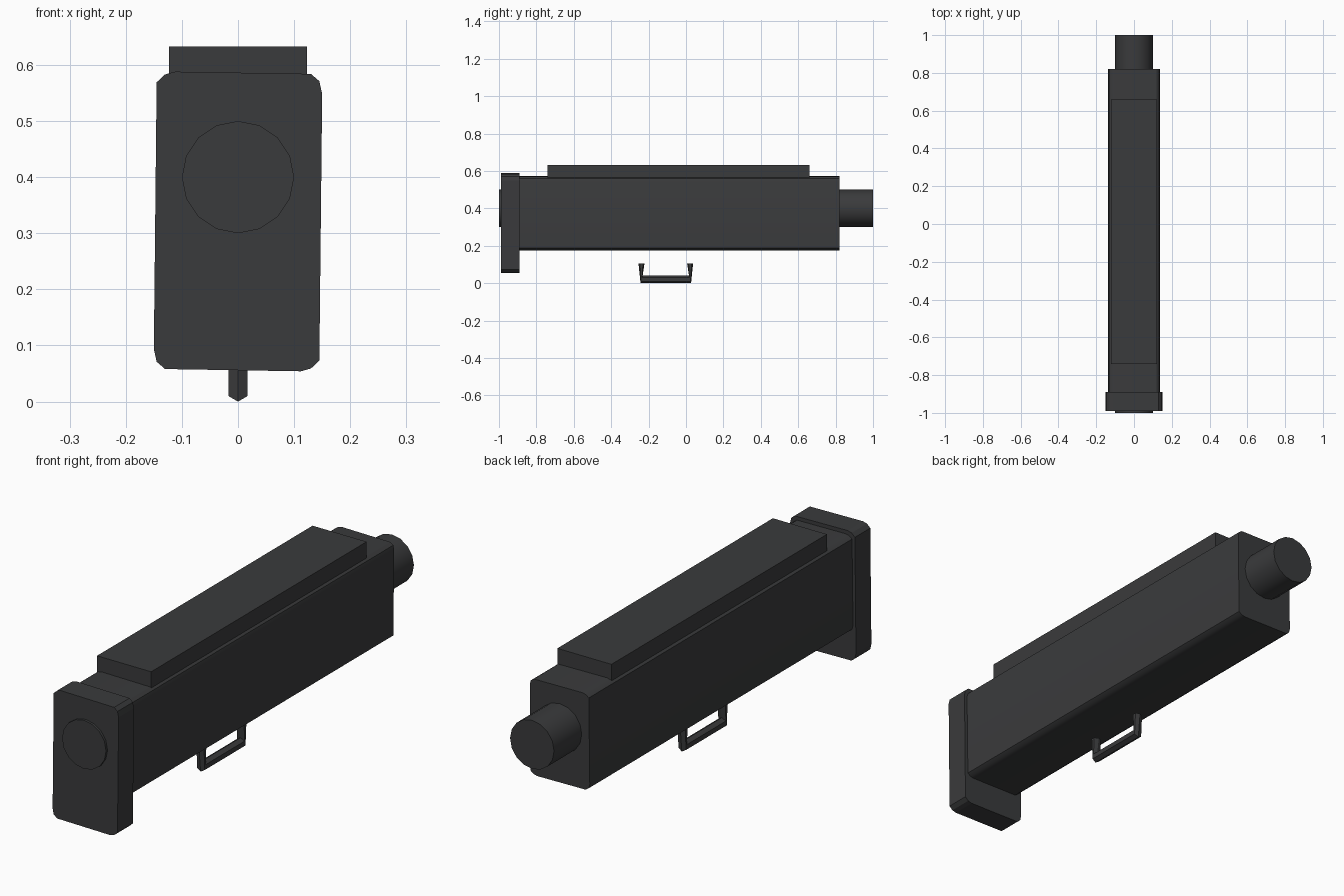
import bpy, bmesh, math
from mathutils import Vector

if "Cube" in bpy.data.objects:
    bpy.data.objects.remove(bpy.data.objects["Cube"])

metal = bpy.data.materials.new("dark_metal")
metal.diffuse_color = (0.042, 0.043, 0.045, 1)
metal.use_nodes = True
metal.node_tree.nodes["Principled BSDF"].inputs["Base Color"].default_value = metal.diffuse_color


def loft(name, rings, smooth=False):
    """Join equal-sized rings of points into a capped tube."""
    bm = bmesh.new()
    rows = [[bm.verts.new(p) for p in ring] for ring in rings]
    n = len(rows[0])
    for a, b in zip(rows, rows[1:]):
        for i in range(n):
            j = (i + 1) % n
            bm.faces.new((a[i], a[j], b[j], b[i]))
    bm.faces.new(rows[0])
    bm.faces.new(rows[-1])
    bmesh.ops.recalc_face_normals(bm, faces=bm.faces[:])
    mesh = bpy.data.meshes.new(name)
    bm.to_mesh(mesh)
    bm.free()
    mesh.materials.append(metal)
    ob = bpy.data.objects.new(name, mesh)
    bpy.context.collection.objects.link(ob)
    if smooth:
        bpy.ops.object.select_all(action='DESELECT')
        ob.select_set(True)
        bpy.context.view_layer.objects.active = ob
        bpy.ops.object.shade_smooth_by_angle(angle=math.radians(30))
    return ob


def extrude_y(name, profile, y0, y1, smooth=False):
    return loft(name, [[(x, y, z) for x, z in profile] for y in (y0, y1)], smooth)


# Slightly skewed rounded section: half of it, turned 180 degrees for the rest
half = [(0.112, -0.267), (0.13, -0.262), (0.145, -0.248),
        (0.15, 0.227), (0.145, 0.25), (0.13, 0.263)]
section = half + [(-x, -z) for x, z in half]


def scaled(sx, sz, cz):
    return [(x * sx, z * sz + cz) for x, z in section]


# Barrel through the whole length
circle = [(0.1 * math.cos(math.tau * i / 16), 0.4 + 0.1 * math.sin(math.tau * i / 16))
          for i in range(16)]
extrude_y("barrel", circle, -1.0, 1.0, True)

# Main housing and front plate
extrude_y("main_body", scaled(0.91, 0.745, 0.3735), -0.89, 0.82, True)
extrude_y("front_plate", scaled(1, 1, 0.321), -0.99, -0.89)

# Flat rail on top
extrude_y("top_rail", [(-0.123, 0.555), (0.123, 0.555), (0.123, 0.633), (-0.123, 0.633)],
          -0.74, 0.66)


# Six-sided trigger guard, hanging below the body
def hex_ring(y, z, hy, hz):
    c, h, w = Vector((0, y, z)), Vector((0, hy, hz)), Vector((0.0173, 0, 0))
    return [c + h, c + h / 2 + w, c - h / 2 + w, c - h, c - h / 2 - w, c + h / 2 - w]


mid = -0.108
left = [(-0.130, 0.105, -0.016, 0), (-0.1295, 0.02, -0.0055, -0.02)]
right = [(-y, z, -hy, hz) for y, z, hy, hz in reversed(left)]
loft("trigger_guard", [hex_ring(y + mid, z, hy, hz) for y, z, hy, hz in left + right])
